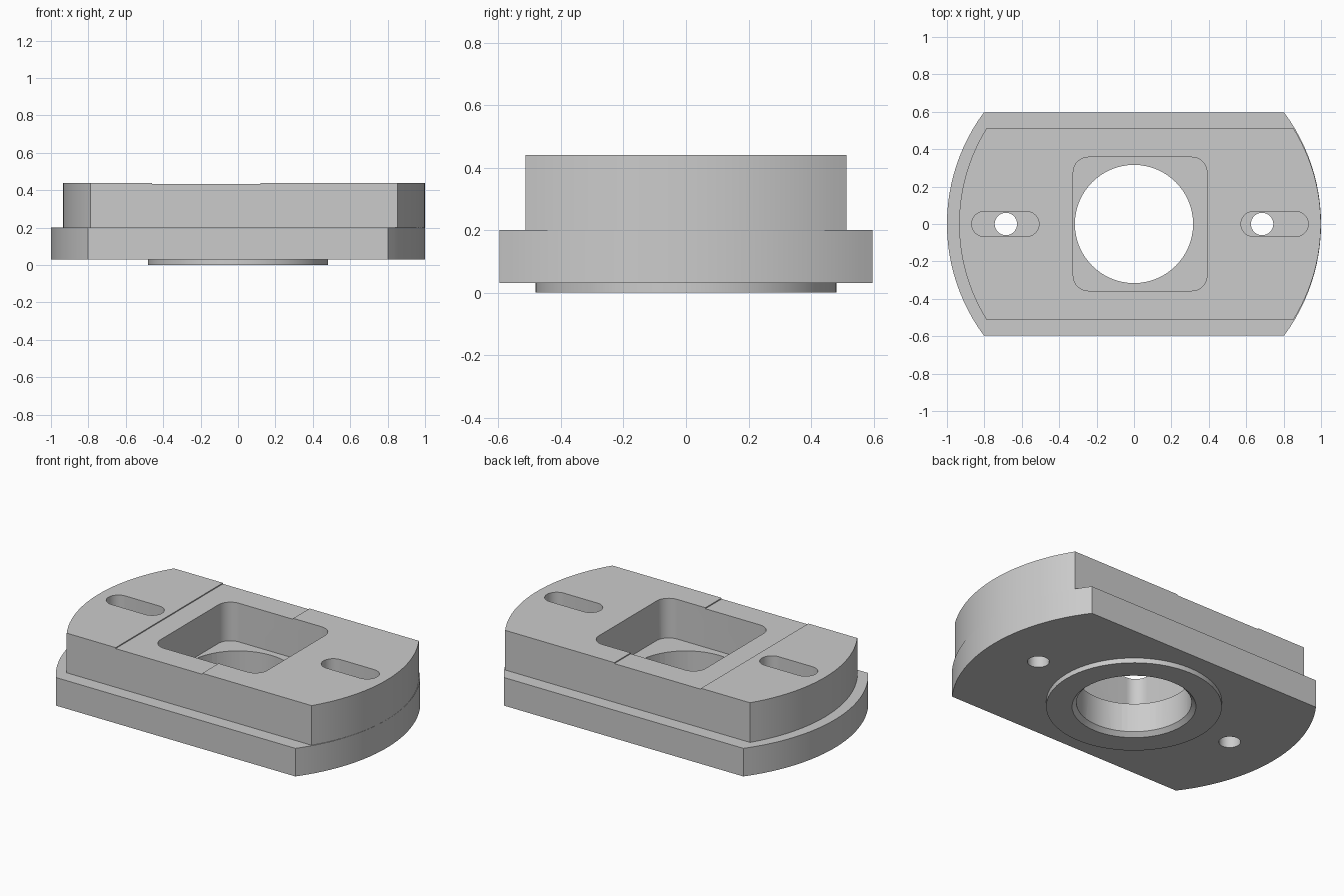
import bpy, bmesh
from math import cos, sin, pi, asin

if "Cube" in bpy.data.objects:
    bpy.data.objects.remove(bpy.data.objects["Cube"])


def prism(name, outline, z0, z1, top_outline=None):
    """Solid between an outline at z0 and a matching outline at z1."""
    bm = bmesh.new()
    low = [bm.verts.new((x, y, z0)) for x, y in outline]
    high = [bm.verts.new((x, y, z1)) for x, y in (top_outline or outline)]
    n = len(low)
    bm.faces.new(low[::-1])
    bm.faces.new(high)
    for i in range(n):
        j = (i + 1) % n
        bm.faces.new((low[i], low[j], high[j], high[i]))
    mesh = bpy.data.meshes.new(name)
    bm.to_mesh(mesh)
    bm.free()
    obj = bpy.data.objects.new(name, mesh)
    bpy.context.collection.objects.link(obj)
    return obj


def arc(cx, cy, r, a0, a1, n):
    return [(cx + r * cos(a0 + (a1 - a0) * i / n), cy + r * sin(a0 + (a1 - a0) * i / n))
            for i in range(n + 1)]


def circle(cx, r, n=64):
    return arc(cx, 0, r, 0, 2 * pi, n)[:-1]


def flatted_disc(cx, r, half_y):
    """Disc with two parallel flats at y = +-half_y."""
    a = asin(half_y / r)
    return arc(cx, 0, r, -a, a, 24) + arc(cx, 0, r, pi - a, pi + a, 24)


def rounded_rect(x0, x1, half_y, r):
    pts = []
    corners = [(x1 - r, half_y - r), (x0 + r, half_y - r),
               (x0 + r, r - half_y), (x1 - r, r - half_y)]
    for k, (cx, cy) in enumerate(corners):
        pts += arc(cx, cy, r, k * pi / 2, (k + 1) * pi / 2, 8)
    return pts


def slot(cx, half_len, r):
    d = half_len - r
    return arc(cx + d, 0, r, -pi / 2, pi / 2, 16) + arc(cx - d, 0, r, pi / 2, 3 * pi / 2, 16)


def combine(obj, tool, operation="DIFFERENCE"):
    """Apply a boolean and discard the tool."""
    mod = obj.modifiers.new("cut", "BOOLEAN")
    mod.operation, mod.object, mod.solver = operation, tool, "EXACT"
    bpy.context.view_layer.objects.active = obj
    bpy.ops.object.modifier_apply(modifier=mod.name)
    bpy.data.objects.remove(tool, do_unlink=True)


# Base plate with locating ring underneath
base = prism("base_plate", flatted_disc(0, 1.0, 0.597), 0.03, 0.2)
combine(base, prism("ring", circle(0, 0.482), 0, 0.1), "UNION")

# Central bore with a chamfered mouth, and two bolt holes
combine(base, prism("bore", circle(0, 0.316), -0.1, 0.3))
combine(base, prism("chamfer", circle(0, 0.35), -0.01, 0.03, circle(0, 0.31)))
for side in (-1, 1):
    combine(base, prism("bolt_hole", circle(side * 0.685, 0.06, 32), -0.1, 0.3))

# Offset upper plate with square window and adjustment slots
upper = prism("upper_plate", flatted_disc(0.032, 0.967, 0.513), 0.2, 0.44)
combine(upper, prism("window", rounded_rect(-0.325, 0.39, 0.357, 0.08), 0.1, 0.6))
for side in (-1, 1):
    combine(upper, prism("slot", slot(0.032 + side * 0.72, 0.18, 0.067), 0.1, 0.6))

# Shallow relief band across the top
band = [(-0.46, -0.7), (0.12, -0.7), (0.12, 0.7), (-0.46, 0.7)]
combine(upper, prism("relief", band, 0.434, 0.6))

for obj in (base, upper):
    bpy.ops.object.select_all(action="DESELECT")
    obj.select_set(True)
    bpy.context.view_layer.objects.active = obj
    bpy.ops.object.shade_smooth_by_angle(angle=pi / 6)
